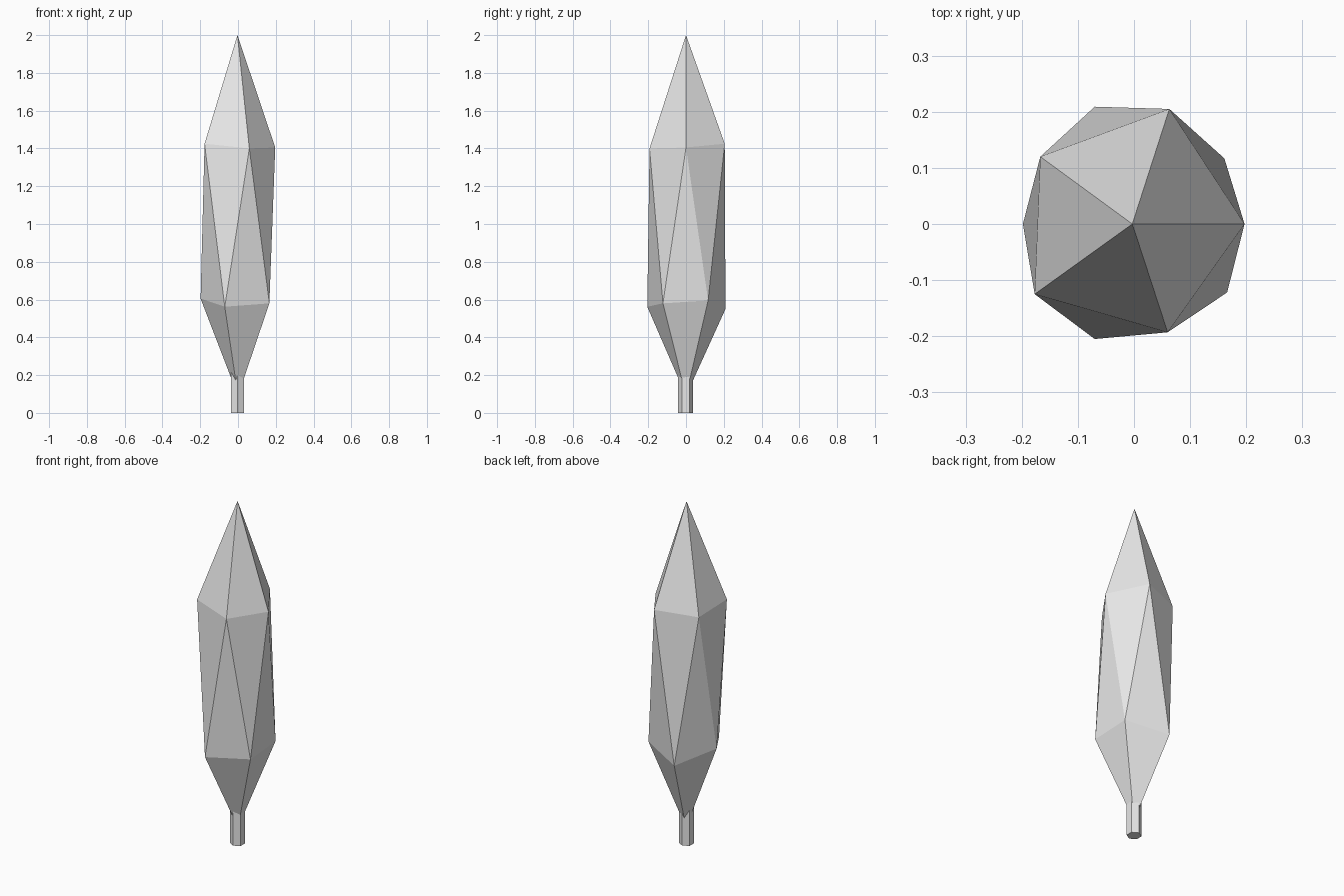
import bpy
import bmesh
from math import cos, sin, radians

cube = bpy.data.objects.get("Cube")
if cube:
    bpy.data.objects.remove(cube, do_unlink=True)

GREY = (0.8, 0.8, 0.8, 1.0)
mat = bpy.data.materials.new("pale_grey")
mat.use_nodes = True
mat.diffuse_color = GREY
mat.node_tree.nodes["Principled BSDF"].inputs["Base Color"].default_value = GREY


def add_object(name, bm):
    bmesh.ops.recalc_face_normals(bm, faces=bm.faces[:])
    mesh = bpy.data.meshes.new(name)
    bm.to_mesh(mesh)
    bm.free()
    mesh.materials.append(mat)
    obj = bpy.data.objects.new(name, mesh)
    bpy.context.collection.objects.link(obj)
    return obj


# Foliage: a tall, slightly irregular twenty-sided crown with two offset rings
bm = bmesh.new()
tip = bm.verts.new((-0.003, 0, 2))
base = bm.verts.new((0, 0, 0.09))
upper = [bm.verts.new(p) for p in (
    (0.197, 0, 1.405), (0.063, 0.205, 1.425), (-0.167, 0.12, 1.41),
    (-0.177, -0.125, 1.425), (0.06, -0.193, 1.4))]
lower = [bm.verts.new(p) for p in (
    (0.161, 0.117, 0.595), (-0.07, 0.209, 0.55), (-0.198, 0, 0.605),
    (-0.07, -0.205, 0.562), (0.166, -0.122, 0.58))]
for i in range(5):
    j = (i + 1) % 5
    bm.faces.new((tip, upper[i], upper[j]))
    bm.faces.new((upper[i], lower[i], upper[j]))
    bm.faces.new((upper[j], lower[i], lower[j]))
    bm.faces.new((lower[i], base, lower[j]))
add_object("foliage", bm)

# Trunk: short six-sided post sunk into the crown
bm = bmesh.new()
rings = []
for z in (0, 0.22):
    rings.append([bm.verts.new((0.04 * cos(radians(a)) - 0.002,
                                0.04 * sin(radians(a)) - 0.002, z))
                  for a in range(30, 390, 60)])
for i in range(6):
    j = (i + 1) % 6
    bm.faces.new((rings[0][i], rings[0][j], rings[1][j], rings[1][i]))
for ring in rings:
    bm.faces.new(ring)
add_object("trunk", bm)
